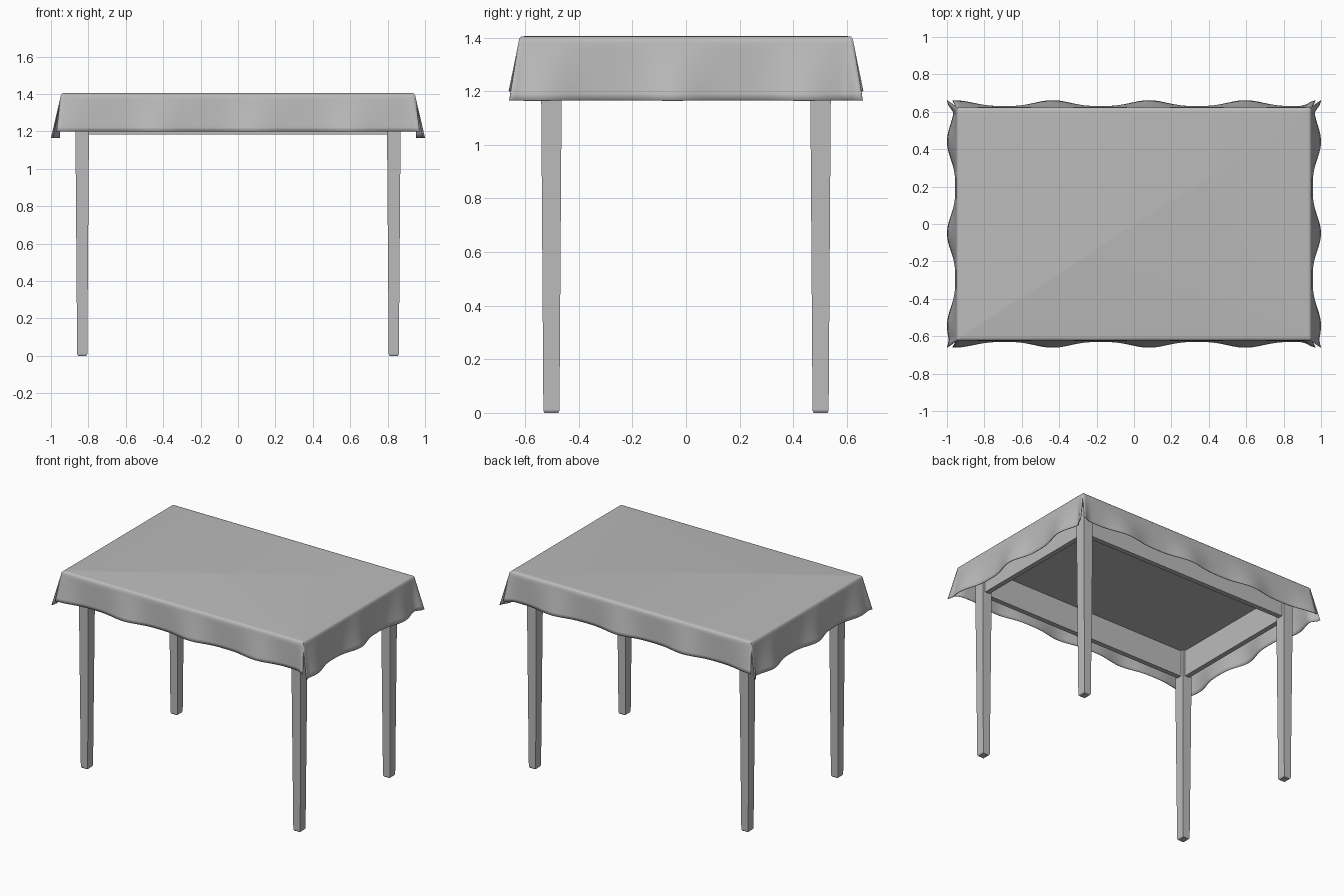
import bpy, bmesh, math
from mathutils import Vector

if "Cube" in bpy.data.objects:
    bpy.data.objects.remove(bpy.data.objects["Cube"])

grey = bpy.data.materials.new("plain grey")
grey.use_nodes = True
COLOUR = (0.5, 0.5, 0.5, 1)
grey.diffuse_color = COLOUR
grey.node_tree.nodes["Principled BSDF"].inputs["Base Color"].default_value = COLOUR

LX, LY = 0.95, 0.625           # half size of the covered top
LEG_X, LEG_Y = 0.833, 0.502    # leg centres
CEILING = 1.37                 # underside of the board


def add_object(name, bm):
    bmesh.ops.recalc_face_normals(bm, faces=bm.faces)
    mesh = bpy.data.meshes.new(name)
    bm.to_mesh(mesh)
    bm.free()
    mesh.materials.append(grey)
    ob = bpy.data.objects.new(name, mesh)
    bpy.context.collection.objects.link(ob)
    return ob


def box(name, centre, size):
    bm = bmesh.new()
    bmesh.ops.create_cube(bm, size=1)
    for v in bm.verts:
        v.co = Vector(centre) + v.co * Vector(size)
    return add_object(name, bm)


# Tapered legs, narrowing toward the floor
def leg(name, x, y):
    bm = bmesh.new()
    rings = [(0, 0.022, 0.026), (0.008, 0.027, 0.030),
             (1.17, 0.036, 0.038), (CEILING, 0.036, 0.038)]
    loops = [[bm.verts.new((x + sx * hx, y + sy * hy, z))
              for sx, sy in ((-1, -1), (1, -1), (1, 1), (-1, 1))]
             for z, hx, hy in rings]
    for a, b in zip(loops, loops[1:]):
        for i in range(4):
            j = (i + 1) % 4
            bm.faces.new((a[i], a[j], b[j], b[i]))
    bm.faces.new(loops[0])
    bm.faces.new(loops[-1])
    add_object(name, bm)


for sx, side in ((1, "left"), (-1, "right")):
    for sy, end in ((-1, "front"), (1, "back")):
        leg(f"{end}_{side}_leg", sx * LEG_X, sy * LEG_Y)

# Apron rails between the legs
rail_z, rail_h, rail_t = 1.277, 0.186, 0.035
for s, a, b in ((-1, "front", "right"), (1, "back", "left")):
    box(a + "_apron", (0, s * LEG_Y, rail_z), (2 * LEG_X - 0.06, rail_t, rail_h))
    box(b + "_apron", (s * LEG_X, 0, rail_z), (rail_t, 2 * LEG_Y - 0.06, rail_h))

# Board under the cloth
box("table_board", (0, 0, CEILING + 0.011), (2 * LX - 0.03, 2 * LY - 0.03, 0.022))


# Cloth: flat top, rounded edge and four rippled hanging sides
def ripple(u, half, peak, period):
    wave = (0.5 + 0.5 * math.cos(math.tau * (u - peak) / period)) ** 1.6
    corner = math.exp(-((half - abs(u)) / 0.035) ** 2)
    return max(wave, corner)


EDGE = [(0.022, 1.405), (0.010, 1.403), (0.003, 1.396), (0, 1.38)]  # inset, height
SIDES = [  # outward direction, hem height, flare, first peak, ripple period
    ((0, -1), 1.20, 0.034, 0.08, 0.515), ((0, 1), 1.20, 0.034, 0.08, 0.515),
    ((1, 0), 1.165, 0.049, -0.05, 0.49), ((-1, 0), 1.165, 0.049, -0.05, 0.49)]
STEPS, ROWS = 96, 8

bm = bmesh.new()
for (dx, dy), hem, flare, peak, period in SIDES:
    along, out = (LX, LY) if dy else (LY, LX)
    side_flare = 0.02 if dy else 0.034        # how far the corners splay
    rows = [(i, z, 0) for i, z in EDGE]
    rows += [(0, 1.38 + (hem - 1.38) * r / ROWS, r / ROWS) for r in range(1, ROWS + 1)]
    grid = []
    for inset, z, t in rows:
        line = []
        for k in range(STEPS + 1):
            f = 2 * k / STEPS - 1
            u = f * along
            d = out - inset + t * (0.006 + flare * 0.9 * ripple(u, along, peak, period))
            w = f * (along - inset + t * side_flare * abs(f) ** 12)
            line.append(bm.verts.new((w if dy else dx * d, dy * d if dy else w, z)))
        grid.append(line)
    for a, b in zip(grid, grid[1:]):
        for k in range(STEPS):
            bm.faces.new((a[k], a[k + 1], b[k + 1], b[k]))
bmesh.ops.remove_doubles(bm, verts=bm.verts, dist=0.0005)
rim = [e for e in bm.edges if e.is_boundary and all(v.co.z > 1.404 for v in e.verts)]
bmesh.ops.contextual_create(bm, geom=rim)
cloth = add_object("tablecloth", bm)
# Make the outside face outward before thickening inward
top = max(cloth.data.polygons, key=lambda p: p.area)
if top.normal.z < 0:
    cloth.data.flip_normals()
solid = cloth.modifiers.new("thickness", "SOLIDIFY")
solid.thickness = 0.004
solid.offset = -1

bpy.ops.object.select_all(action="DESELECT")
cloth.select_set(True)
bpy.context.view_layer.objects.active = cloth
bpy.ops.object.shade_smooth_by_angle(angle=math.radians(40))
